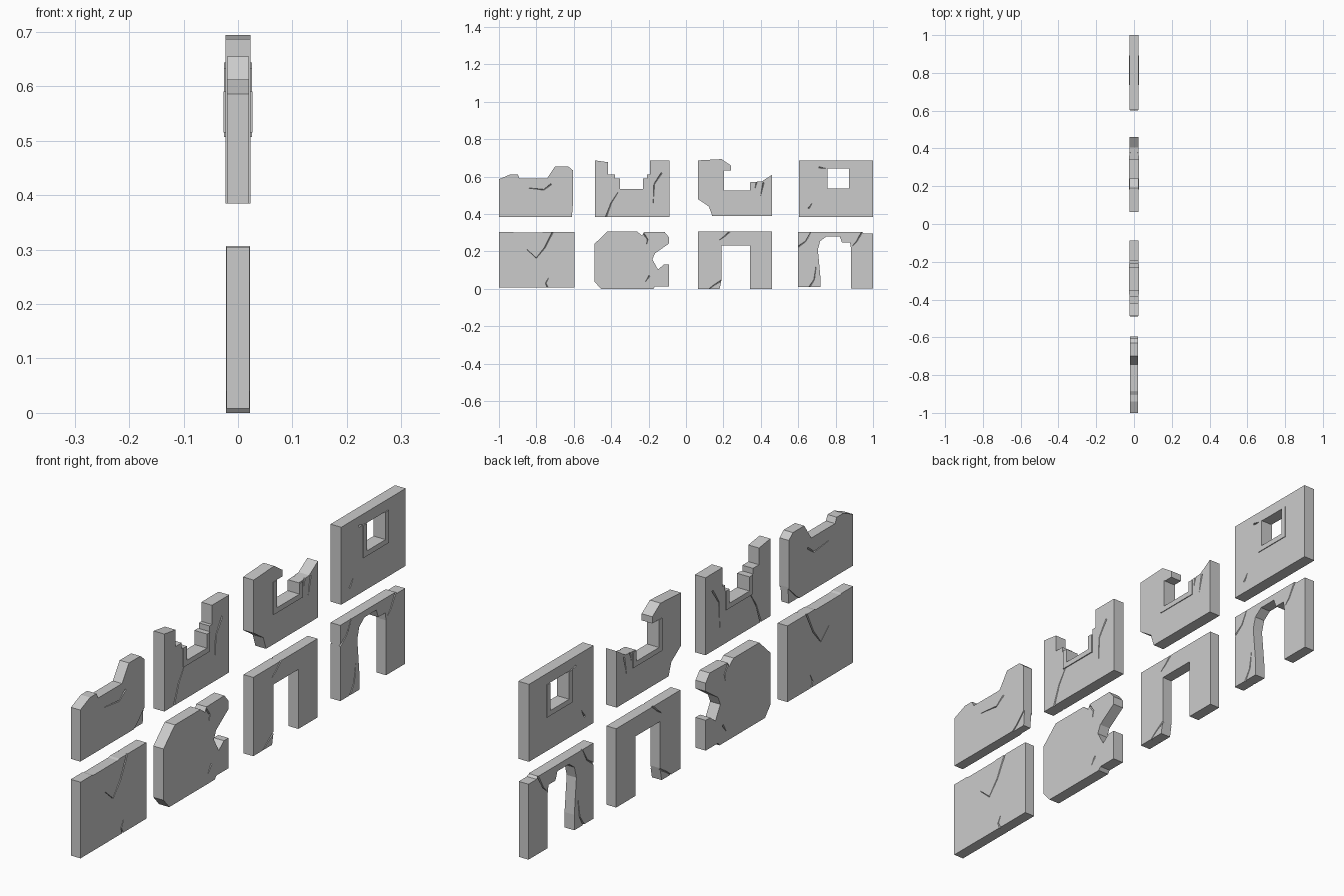
import bpy, bmesh
from mathutils import Vector

if "Cube" in bpy.data.objects:
    bpy.data.objects.remove(bpy.data.objects["Cube"])


def slab(name, outline, x0, x1):
    """Extrude a (y, z) outline through the wall thickness."""
    bm = bmesh.new()
    face = bm.faces.new([bm.verts.new((x0, y, z)) for y, z in outline])
    res = bmesh.ops.extrude_face_region(bm, geom=[face])
    moved = [v for v in res["geom"] if isinstance(v, bmesh.types.BMVert)]
    bmesh.ops.translate(bm, verts=moved, vec=(x1 - x0, 0, 0))
    bmesh.ops.recalc_face_normals(bm, faces=bm.faces)
    return finish(name, bm)


def finish(name, bm):
    mesh = bpy.data.meshes.new(name)
    bm.to_mesh(mesh)
    bm.free()
    ob = bpy.data.objects.new(name, mesh)
    bpy.context.collection.objects.link(ob)
    return ob


def cut(ob, cutter):
    """Subtract the cutter and discard it."""
    mod = ob.modifiers.new("cut", "BOOLEAN")
    mod.operation, mod.solver, mod.object = "DIFFERENCE", "EXACT", cutter
    cutter.hide_render = True
    bpy.context.view_layer.objects.active = ob
    bpy.ops.object.modifier_apply(modifier=mod.name)
    bpy.data.objects.remove(cutter, do_unlink=True)


def crack(ob, path, half, width=0.005, depth=0.006, sides=(1, -1)):
    """V-shaped groove along a path, tapering towards its last point."""
    for s in sides:
        bm = bmesh.new()
        rings = []
        n = len(path)
        for i, p in enumerate(path):
            a, b = Vector(path[max(i - 1, 0)]), Vector(path[min(i + 1, n - 1)])
            t = (b - a).normalized()
            side = Vector((-t.y, t.x)) * width * (1 - 0.8 * i / (n - 1))
            c, top = Vector(p), s * (half + 0.002)
            l, r = c + side, c - side
            rings.append([bm.verts.new(v) for v in (
                (top, l.x, l.y), (top, r.x, r.y), (s * (half - depth), c.x, c.y))])
        for a, b in zip(rings, rings[1:]):
            for k in range(3):
                m = (k + 1) % 3
                bm.faces.new((a[k], a[m], b[m], b[k]))
        bm.faces.new(rings[0])
        bm.faces.new(rings[-1][::-1])
        bmesh.ops.recalc_face_normals(bm, faces=bm.faces)
        cut(ob, finish("crack_cutter", bm))


def wall(name, outline, half, cracks=()):
    ob = slab(name, outline, -half, half)
    for path in cracks:
        crack(ob, path, half)
    return ob


# Lower row: plain wall with a slightly chipped top
wall("plain_wall", [(-1, .008), (-1, .305), (-.93, .305), (-.92, .302), (-.77, .302),
                    (-.76, .305), (-.595, .305), (-.595, .008)], .021,
     [[(-.737, .001), (-.75, .03), (-.735, .06)],
      [(-.71, .31), (-.755, .22), (-.80, .165), (-.85, .21)]])

# Lower row: broken wall with a bitten side
wall("bitten_wall", [(-.49, .04), (-.49, .24), (-.42, .307), (-.262, .307), (-.235, .285),
                     (-.225, .303), (-.115, .305), (-.09, .275), (-.09, .243), (-.166, .19),
                     (-.18, .158), (-.15, .104), (-.118, .13), (-.09, .13), (-.09, .012),
                     (-.165, .012), (-.175, 0), (-.455, 0)], .022,
     [[(-.226, .295), (-.205, .265), (-.21, .24)], [(-.195, .07), (-.215, .04)]])

# Lower row: square doorway
wall("door_wall", [(.064, 0), (.064, .307), (.46, .307), (.46, 0), (.342, 0), (.342, .232),
                   (.19, .232), (.19, .05), (.18, 0)], .021,
     [[(.24, .312), (.205, .28), (.18, .262)], [(.19, .045), (.15, .02), (.11, -.01)]])

# Lower row: ruined archway
wall("arch_wall", [(.6, .01), (.6, .305), (.94, .305), (.95, .297), (1, .297), (1, .003),
                   (.882, .003), (.882, .217), (.877, .248), (.834, .248), (.822, .28),
                   (.75, .28), (.717, .255), (.705, .21), (.718, .07), (.718, .01)], .021,
     [[(.655, .002), (.685, .05), (.695, .12)], [(.592, .22), (.64, .255), (.67, .31)],
      [(.945, .31), (.91, .25), (.89, .23)]])

# Upper row: wall with a broken top and a recessed lower corner
low = wall("broken_top_wall", [(-1, .385), (-1, .586), (-.94, .612), (-.9, .612), (-.89, .591),
                               (-.743, .591), (-.70, .655), (-.63, .655), (-.605, .634),
                               (-.605, .45), (-.61, .385)], .02,
           [[(-.72, .56), (-.76, .53), (-.85, .54)]])
for s in (1, -1):
    cut(low, slab("corner_cutter", [(-.69, .37), (-.65, .40), (-.59, .46), (-.59, .37)],
                  s * .016, s * .03))

# Upper row: wall with a stepped window gap
wall("stepped_gap_wall", [(-.487, .385), (-.487, .687), (-.417, .677), (-.417, .612),
                          (-.38, .612), (-.38, .59), (-.353, .59), (-.353, .535), (-.23, .535),
                          (-.23, .59), (-.208, .59), (-.208, .612), (-.193, .612),
                          (-.193, .687), (-.087, .687), (-.087, .385)], .023,
     [[(-.43, .38), (-.40, .46), (-.355, .53)], [(-.13, .62), (-.17, .56), (-.175, .46)]])

# Upper row: wall with a half-lost window
wall("half_window_wall", [(.064, .48), (.064, .687), (.19, .694), (.24, .66), (.24, .634),
                          (.203, .634), (.203, .527), (.342, .527), (.342, .57), (.406, .575),
                          (.46, .61), (.46, .39), (.14, .39), (.123, .44)], .023,
     [[(.38, .58), (.37, .54)], [(.415, .57), (.40, .50)]])

# Upper row: intact window wall
win = wall("window_wall", [(.603, .385), (.603, .687), (1, .687), (1, .385)], .023,
           [[(.655, .43), (.675, .46)], [(.71, .65), (.745, .645)]])
cut(win, slab("window_cutter", [(.757, .537), (.757, .644), (.872, .644), (.872, .537)],
              -.05, .05))


# Raised U-shaped trims around the three windows
def trim(name, y0, y1, z0, left, right, half, w=.02):
    slab(name, [(y0 - w, left), (y0 - w, z0 - w), (y1 + w, z0 - w), (y1 + w, right),
                (y1, right), (y1, z0), (y0, z0), (y0, left)], -half, half)


trim("stepped_gap_trim", -.353, -.23, .535, .59, .59, .027)
trim("half_window_trim", .203, .342, .527, .634, .568, .026)
trim("window_trim", .757, .872, .537, .644, .644, .026)
